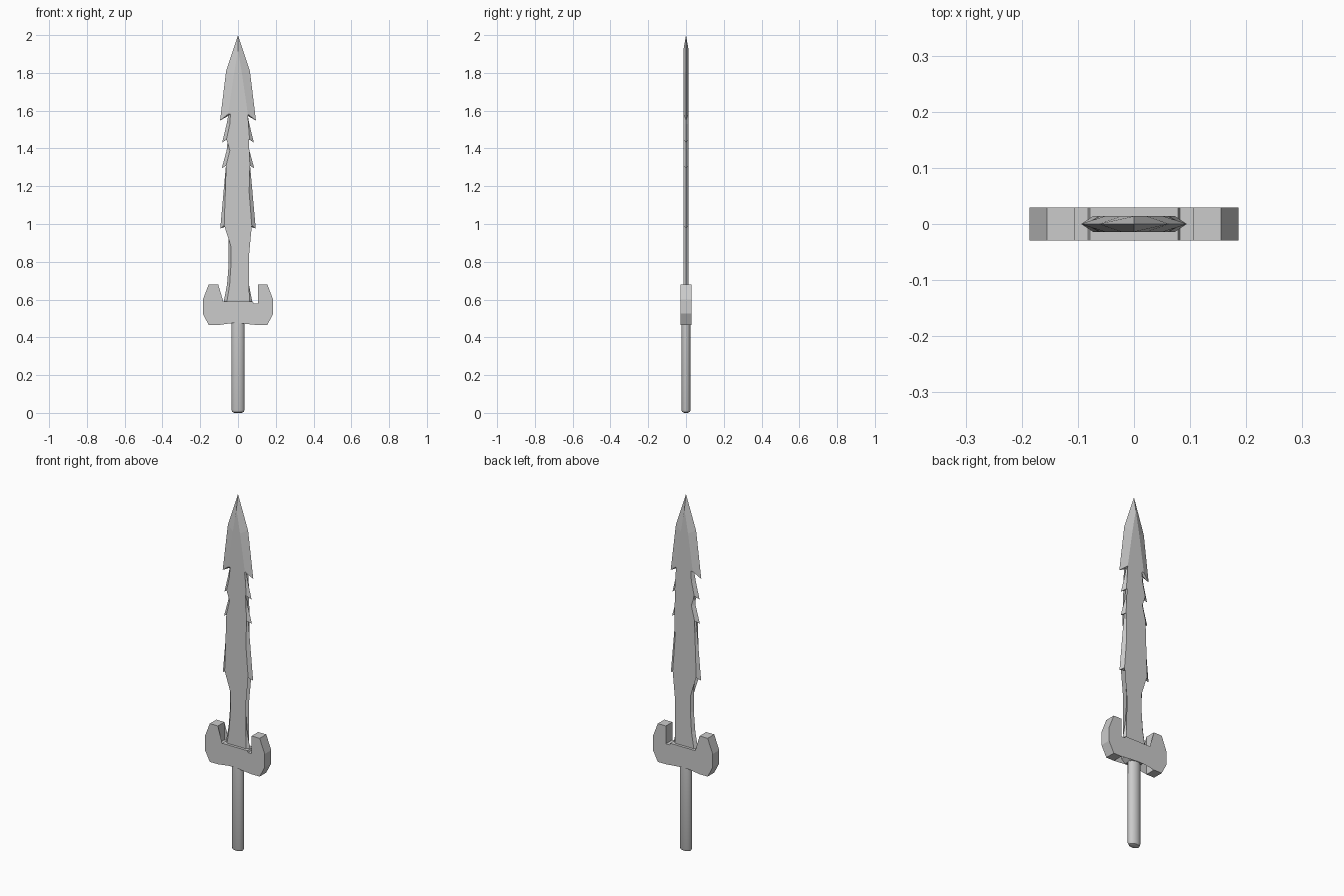
import bpy, bmesh

if "Cube" in bpy.data.objects:
    bpy.data.objects.remove(bpy.data.objects["Cube"])


def make_object(name, bm):
    bmesh.ops.remove_doubles(bm, verts=bm.verts, dist=1e-5)
    bmesh.ops.recalc_face_normals(bm, faces=bm.faces)
    mesh = bpy.data.meshes.new(name)
    bm.to_mesh(mesh)
    bm.free()
    obj = bpy.data.objects.new(name, mesh)
    bpy.context.collection.objects.link(obj)
    return obj


def mirrored(half):
    """Close a right-hand half outline across x = 0."""
    return half + [(-x, z) for x, z in reversed(half) if x > 0]


def loft(name, rings):
    """Join matching (y, outline) rings with quads and cap both ends."""
    bm = bmesh.new()
    loops = [[bm.verts.new((x, y, z)) for x, z in pts] for y, pts in rings]
    n = len(loops[0])
    for a, b in zip(loops, loops[1:]):
        for i in range(n):
            j = (i + 1) % n
            bm.faces.new((a[i], a[j], b[j], b[i]))
    caps = [bm.faces.new(loops[0]), bm.faces.new(loops[-1])]
    bmesh.ops.triangulate(bm, faces=caps)
    bmesh.ops.dissolve_limit(bm, angle_limit=0.01, verts=bm.verts, edges=bm.edges)
    return make_object(name, bm)


# Blade: sharp barbed edge outline, with a narrower flat on each side
edge = mirrored([(0, 2.0), (0.063, 1.81), (0.095, 1.548), (0.052, 1.572),
                 (0.06, 1.53), (0.084, 1.43), (0.054, 1.452), (0.06, 1.39),
                 (0.086, 1.295), (0.064, 1.308), (0.094, 0.976),
                 (0.052, 0.99), (0.049, 0.79), (0.058, 0.68), (0.077, 0.58)])
flat = mirrored([(0, 1.92), (0.022, 1.79), (0.052, 1.582), (0.040, 1.583),
                 (0.043, 1.53), (0.061, 1.448), (0.040, 1.462), (0.043, 1.39),
                 (0.063, 1.309), (0.047, 1.318), (0.073, 0.992),
                 (0.040, 0.998), (0.037, 0.79), (0.044, 0.68), (0.060, 0.58)])
loft("blade", [(-0.014, flat), (0, edge), (0.014, flat)])

# Guard: extruded outline with hooked ends
guard = mirrored([(0, 0.59), (0.078, 0.59), (0.082, 0.58), (0.105, 0.58),
                  (0.105, 0.68), (0.155, 0.68), (0.186, 0.60),
                  (0.186, 0.525), (0.155, 0.465), (0.105, 0.465),
                  (0.105, 0.52), (0.057, 0.52), (0.057, 0.495),
                  (0.032, 0.475), (0, 0.475)])
loft("guard", [(-0.029, guard), (0.029, guard)])

# Grip: oval rod with a rounded pommel end
bm = bmesh.new()
bmesh.ops.create_cone(bm, cap_ends=True, segments=20, radius1=1, radius2=1, depth=1)
for v in bm.verts:
    v.co = (v.co.x * 0.035, v.co.y * 0.025, (v.co.z + 0.5) * 0.49)
rim = [e for e in bm.edges if all(v.co.z < 0.01 for v in e.verts)]
bmesh.ops.bevel(bm, geom=rim, offset=0.016, segments=2, profile=0.5, affect='EDGES')
grip = make_object("grip", bm)
bpy.context.view_layer.objects.active = grip
grip.select_set(True)
bpy.ops.object.shade_smooth_by_angle(angle=0.5)
